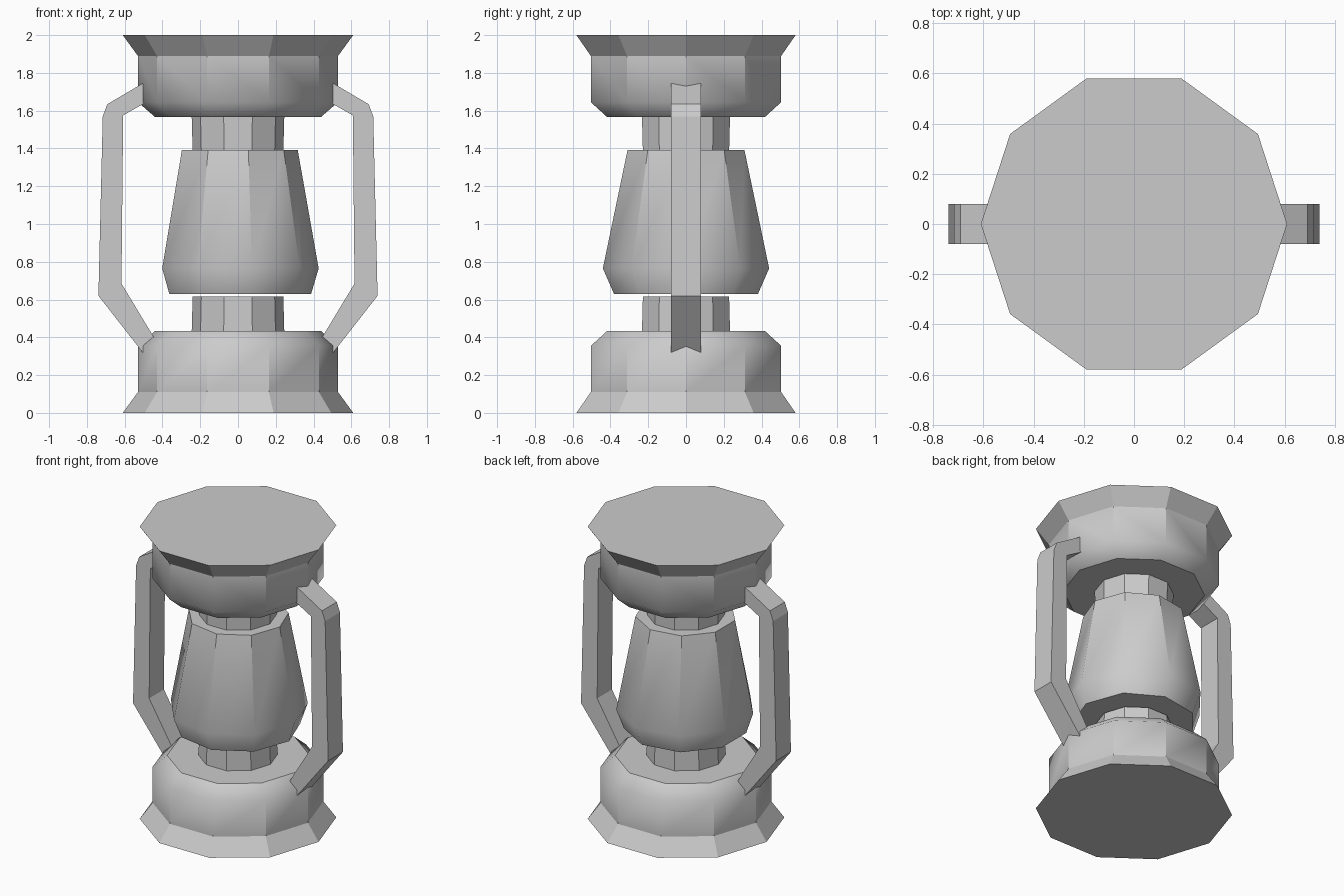
import bpy, bmesh
from math import cos, sin, tau

if "Cube" in bpy.data.objects:
    bpy.data.objects.remove(bpy.data.objects["Cube"])


def finish(name, bm):
    bmesh.ops.recalc_face_normals(bm, faces=bm.faces)
    mesh = bpy.data.meshes.new(name)
    bm.to_mesh(mesh)
    bm.free()
    obj = bpy.data.objects.new(name, mesh)
    bpy.context.collection.objects.link(obj)
    return obj


def turned(name, profile, sides, soft_ring=None, soft_band=None):
    """Closed faceted body from (rx, ry, z) rings; one ring and its bevel stay soft."""
    bm = bmesh.new()
    rings = [[bm.verts.new((rx * cos(tau * i / sides), ry * sin(tau * i / sides), z))
              for i in range(sides)] for rx, ry, z in profile]
    for a, b in zip(rings, rings[1:]):
        for i in range(sides):
            j = (i + 1) % sides
            bm.faces.new((a[i], a[j], b[j], b[i]))
    bm.faces.new(rings[0])
    bm.faces.new(rings[-1])
    level = {v: k for k, ring in enumerate(rings) for v in ring}
    for f in bm.faces:
        f.smooth = len(f.verts) == 4
    for e in bm.edges:
        ks = {level[v] for v in e.verts}
        e.smooth = soft_ring is not None and ks in ({soft_ring}, {soft_ring, soft_band})
    return finish(name, bm)


# Base and its upside-down twin at the top
drum = [(.61, 0), (.53, .11), (.53, .355), (.44, .433)]
neck = [(.245, .40), (.245, .435), (.24, .617)]
for part, flip in (("base", False), ("top_cap", True)):
    z_of = (lambda z: 2 - z) if flip else (lambda z: z)
    turned(part, [(r, r, z_of(z)) for r, z in drum], 10, 2, 3)
    turned(part + "_neck", [(r, r, z_of(z)) for r, z in neck], 10)

# Nine-sided glass body
turned("glass", [(.387, .387, .63), (.427, .447, .765), (.316, .314, 1.393)], 9, 1, 0)

# Side handles: flat strap outline extruded across y, ends sunk into the drums
outline = [(.45, 1.777), (.692, 1.634), (.716, 1.57), (.739, .62), (.45, .25),
           (.43, .375), (.617, .685), (.608, 1.575), (.45, 1.665)]
for side, s in (("right", 1), ("left", -1)):
    bm = bmesh.new()
    face = bm.faces.new([bm.verts.new((s * x, -.08, z)) for x, z in outline])
    out = bmesh.ops.extrude_face_region(bm, geom=[face])
    moved = [g for g in out["geom"] if isinstance(g, bmesh.types.BMVert)]
    bmesh.ops.translate(bm, vec=(0, .16, 0), verts=moved)
    finish(side + "_handle", bm)
